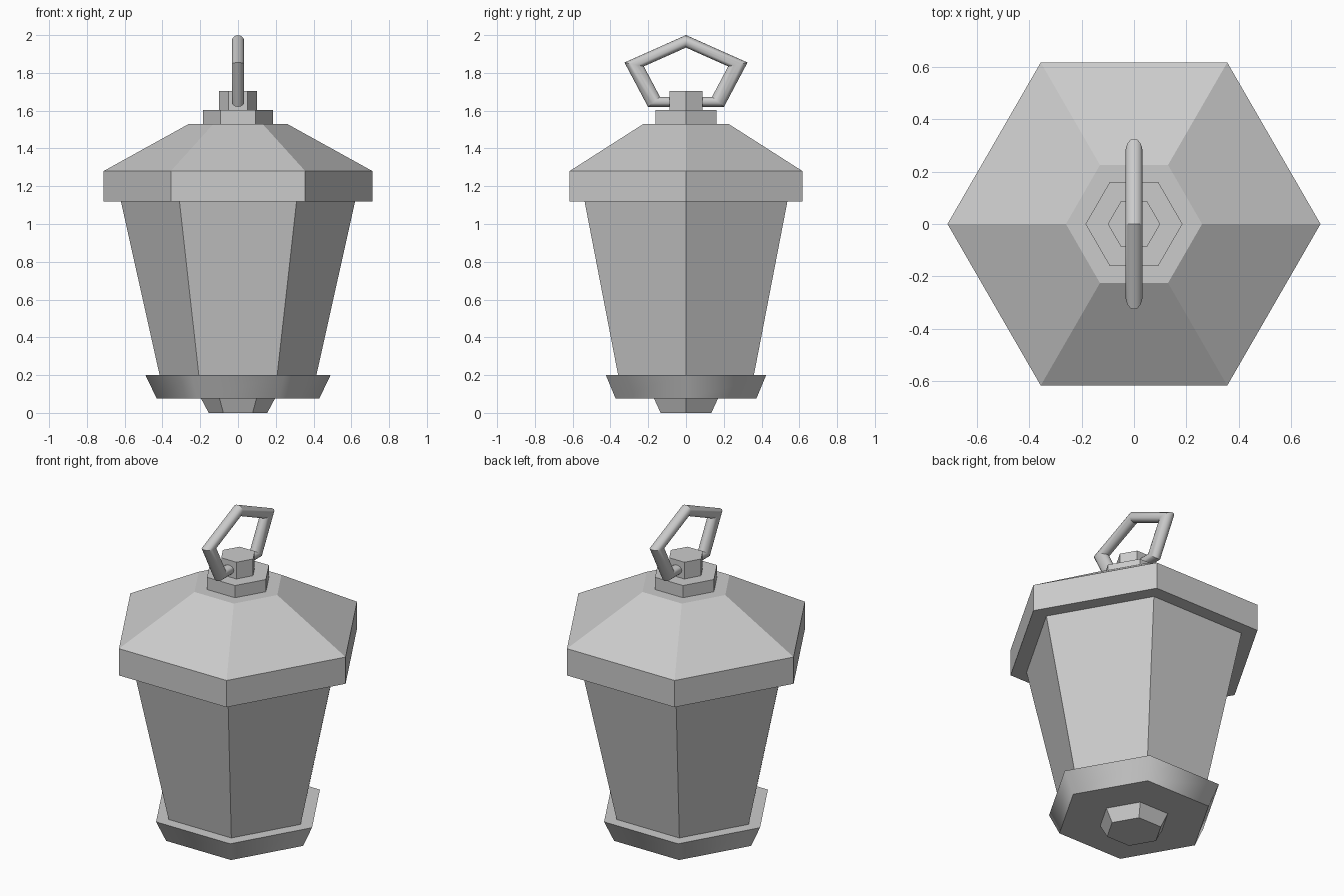
import bpy, bmesh, math
from mathutils import Vector

if "Cube" in bpy.data.objects:
    bpy.data.objects.remove(bpy.data.objects["Cube"])


def make_object(name, bm):
    bmesh.ops.recalc_face_normals(bm, faces=bm.faces)
    mesh = bpy.data.meshes.new(name)
    bm.to_mesh(mesh)
    bm.free()
    obj = bpy.data.objects.new(name, mesh)
    bpy.context.collection.objects.link(obj)
    return obj


def corner(i, radius, z):
    a = math.radians(60 * i)
    return Vector((radius * math.cos(a), radius * math.sin(a), z))


def hex_loft(name, profile):
    """Closed hexagonal solid through (radius, z) rings, bottom to top."""
    bm = bmesh.new()
    rings = [[bm.verts.new(corner(i, r, z)) for i in range(6)] for r, z in profile]
    for lo, hi in zip(rings, rings[1:]):
        for i in range(6):
            j = (i + 1) % 6
            bm.faces.new((lo[i], lo[j], hi[j], hi[i]))
    bm.faces.new(rings[0][::-1])
    bm.faces.new(rings[-1])
    return make_object(name, bm)


def shade(obj, degrees):
    bpy.ops.object.select_all(action='DESELECT')
    obj.select_set(True)
    bpy.context.view_layer.objects.active = obj
    bpy.ops.object.shade_smooth_by_angle(angle=math.radians(degrees))


# Stacked hexagonal parts
hex_loft("foot", [(0.155, 0), (0.195, 0.075)])
base = hex_loft("base_tray", [(0.43, 0.075), (0.49, 0.2)])
shade(base, 62)
R_LOW, R_HIGH, Z_LOW, Z_HIGH = 0.415, 0.62, 0.2, 1.12
hex_loft("lantern_body", [(R_LOW, Z_LOW), (R_HIGH, Z_HIGH)])
hex_loft("roof", [(0.712, 1.12), (0.712, 1.28), (0.26, 1.53)])
hex_loft("collar", [(0.185, 1.53), (0.185, 1.603)])
hex_loft("top_knob", [(0.1, 1.603), (0.1, 1.703)])

# Window panes, practically flush with the six body faces
bm = bmesh.new()
for i in range(6):
    pane = []
    for z, half, side in ((0.315, 0.14, -1), (0.315, 0.14, 1), (1.015, 0.215, 1), (1.015, 0.215, -1)):
        r = R_LOW + (R_HIGH - R_LOW) * (z - Z_LOW) / (Z_HIGH - Z_LOW)
        a, b = corner(i, r, z), corner(i + 1, r, z)
        mid = (a + b) / 2
        outward = Vector((mid.x, mid.y, 0)).normalized() * 0.002
        pane.append(bm.verts.new(mid + (b - a).normalized() * half * side + outward))
    bm.faces.new(pane)
panes = make_object("window_panes", bm)

# Five-sided carrying ring, stretched sideways
bpy.ops.mesh.primitive_torus_add(major_segments=5, minor_segments=16,
                                 major_radius=0.177, minor_radius=0.033,
                                 location=(0, 0, 1.79), rotation=(0, -math.pi / 2, 0))
ring = bpy.context.object
ring.name = "carry_ring"
ring.scale = (1, 1.63, 1)
shade(ring, 35)
